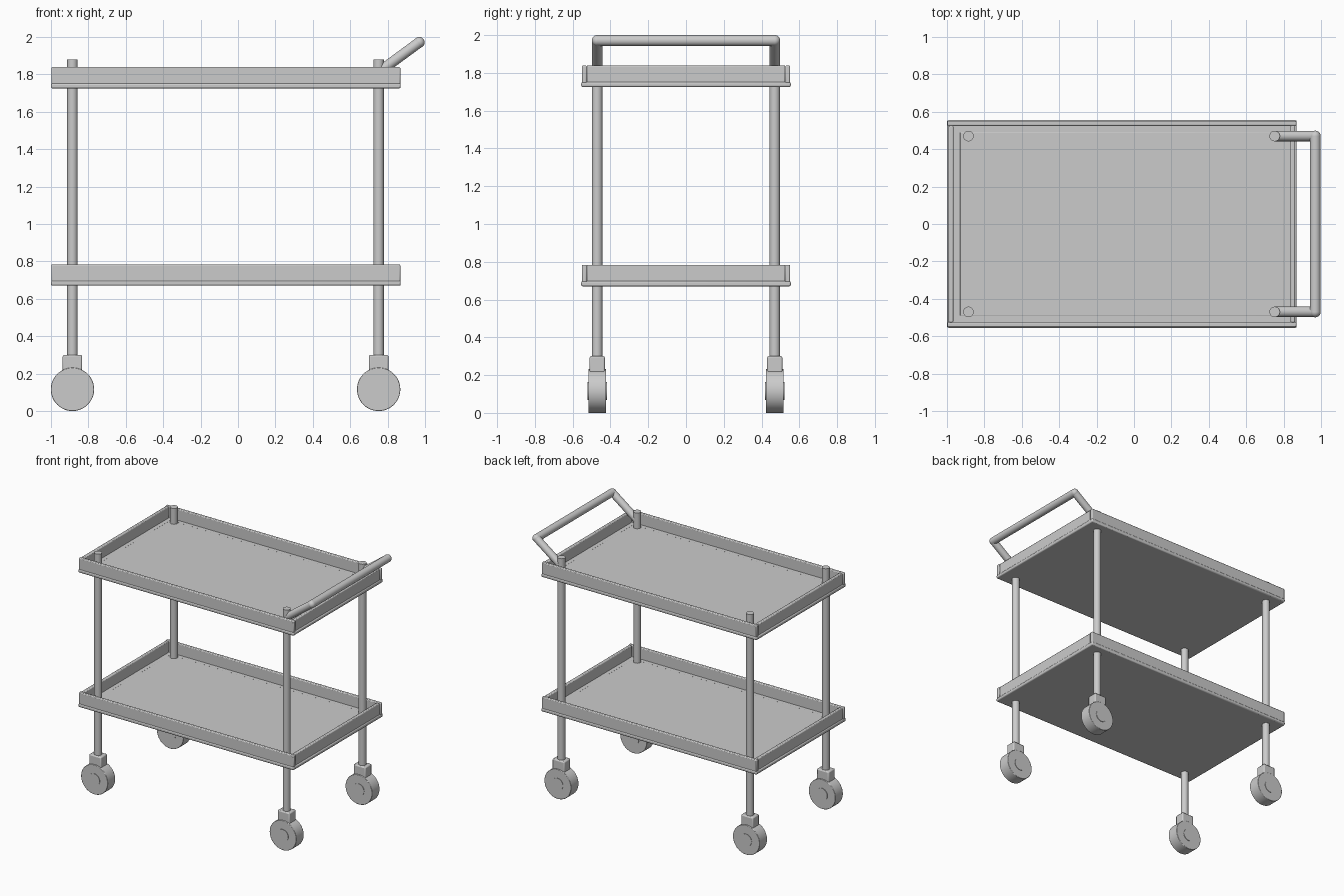
import bpy
from mathutils import Vector

cube = bpy.data.objects.get("Cube")
if cube:
    bpy.data.objects.remove(cube, do_unlink=True)


def finish(obj, name, bevel=0.0):
    obj.name = name
    if bevel:
        mod = obj.modifiers.new("Bevel", "BEVEL")
        mod.width = bevel
        mod.segments = 2
        mod.limit_method = "ANGLE"
    bpy.ops.object.shade_smooth_by_angle()
    return obj


def box(name, low, high, bevel=0.0):
    low, high = Vector(low), Vector(high)
    bpy.ops.mesh.primitive_cube_add(size=1, location=(low + high) / 2)
    obj = bpy.context.object
    obj.scale = high - low
    bpy.ops.object.transform_apply(location=False, rotation=False, scale=True)
    return finish(obj, name, bevel)


def rod(name, start, end, radius, bevel=0.0, sides=32):
    start, end = Vector(start), Vector(end)
    axis = end - start
    bpy.ops.mesh.primitive_cylinder_add(
        vertices=sides, radius=radius, depth=axis.length, location=(start + end) / 2,
        rotation=axis.to_track_quat("Z", "Y").to_euler())
    return finish(bpy.context.object, name, bevel)


LEFT, RIGHT, SIDE = -1.0, 0.87, 0.555
POST_X = {"rear": -0.885, "handle_end": 0.752}
POST_Y, TUBE = 0.47, 0.028

# Trays: base plate, raised inner panel and four rails
for level, z in (("lower", 0.67), ("upper", 1.725)):
    box(f"{level}_tray_base", (LEFT, -SIDE, z), (RIGHT, SIDE, z + 0.027), 0.008)
    box(f"{level}_tray_panel", (LEFT + 0.07, -0.49, z + 0.01),
        (RIGHT - 0.07, 0.49, z + 0.031), 0.003)
    for side, s in (("front", -1), ("back", 1)):
        box(f"{level}_{side}_rail", (LEFT + 0.002, min(s * 0.525, s * 0.551), z + 0.02),
            (RIGHT - 0.002, max(s * 0.525, s * 0.551), z + 0.114), 0.006)
    for side, x in (("left", RIGHT - 0.034), ("right", LEFT + 0.008)):
        box(f"{level}_{side}_rail", (x, -0.526, z + 0.02), (x + 0.026, 0.526, z + 0.114), 0.006)

# Posts, caster mounts, wheels and hubs
for end, x in POST_X.items():
    for side, y in (("front", -POST_Y), ("back", POST_Y)):
        tag = f"{end}_{side}"
        rod(f"{tag}_post", (x, y, 0.27), (x, y, 1.88), TUBE)
        box(f"{tag}_caster_mount", (x - 0.052, y - 0.04, 0.17), (x + 0.052, y + 0.04, 0.3), 0.008)
        rod(f"{tag}_wheel", (x, y - 0.047, 0.116), (x, y + 0.047, 0.116), 0.116, 0.003, 48)
        rod(f"{tag}_hub", (x, y - 0.051, 0.116), (x, y + 0.051, 0.116), 0.048)

# Push handle: two sloping arms, rounded elbows and a cross bar
GRIP_X, GRIP_Z = 0.969, 1.971
for side, y in (("front", -POST_Y), ("back", POST_Y)):
    rod(f"handle_{side}_arm", (POST_X["handle_end"], y, 1.812), (GRIP_X, y, GRIP_Z), TUBE)
    bpy.ops.mesh.primitive_uv_sphere_add(segments=24, ring_count=16, radius=0.029,
                                         location=(GRIP_X, y, GRIP_Z))
    finish(bpy.context.object, f"handle_{side}_elbow")
rod("handle_bar", (GRIP_X, -POST_Y, GRIP_Z), (GRIP_X, POST_Y, GRIP_Z), 0.029)
